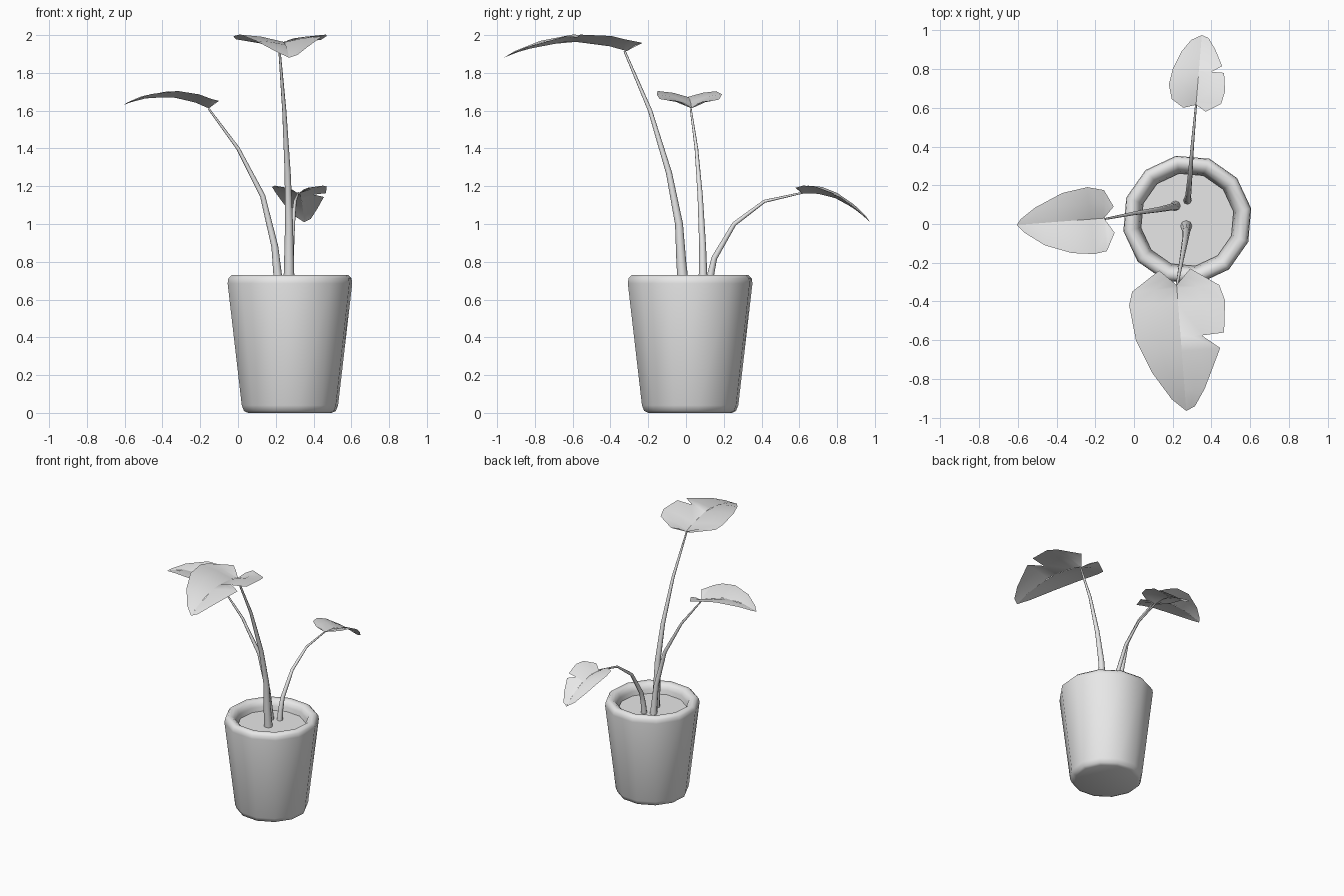
import bpy, bmesh
from math import cos, sin, radians, sqrt, tau
from mathutils import Vector

old = bpy.data.objects.get("Cube")
if old:
    bpy.data.objects.remove(old, do_unlink=True)

# One plain grey for the whole plant
grey = bpy.data.materials.new("plain_grey")
grey.use_nodes = True
colour = (0.8, 0.8, 0.8, 1)
grey.diffuse_color = colour
for node in grey.node_tree.nodes:
    if node.type == "BSDF_PRINCIPLED":
        node.inputs["Base Color"].default_value = colour


def finish(name, bm, angle=50):
    """Turn a bmesh into a smooth shaded object with sharp edges kept."""
    mesh = bpy.data.meshes.new(name)
    bm.to_mesh(mesh)
    bm.free()
    mesh.materials.append(grey)
    mesh.shade_smooth()
    mesh.set_sharp_from_angle(angle=radians(angle))
    obj = bpy.data.objects.new(name, mesh)
    bpy.context.collection.objects.link(obj)
    return obj


def circle(radius, sides, turn=0.0):
    steps = [radians(turn) + tau * i / sides for i in range(sides)]
    return [Vector((radius * cos(a), radius * sin(a), 0)) for a in steps]


def skin(name, rings, cap_start=True, cap_end=True):
    """Bridge a list of equal rings into a closed skin."""
    bm = bmesh.new()
    loops = [[bm.verts.new(p) for p in ring] for ring in rings]
    for low, high in zip(loops, loops[1:]):
        n = len(low)
        for i in range(n):
            j = (i + 1) % n
            bm.faces.new((low[i], low[j], high[j], high[i]))
    if cap_start:
        bm.faces.new(loops[0][::-1])
    if cap_end:
        bm.faces.new(loops[-1])
    return finish(name, bm)


# Twelve sided pot with a rounded rim, and the soil inside it
POT = Vector((0.275, 0.022, 0))


def pot_ring(radius, z):
    return [POT + p + Vector((0, 0, z)) for p in circle(radius, 12, 10)]


profile = [(.225, 0), (.247, .01), (.259, .04), (.335, .685), (.331, .713),
           (.312, .731), (.285, .729), (.262, .712), (.252, .685), (.243, .63)]
skin("pot", [pot_ring(r, z) for r, z in profile], cap_end=False)
skin("soil", [pot_ring(.243, .64), pot_ring(.243, .655)], cap_start=False)


def stem(name, path, thick, thin):
    """Tapered tube along a bent path."""
    pts = [Vector(p) for p in path]
    rings = []
    for i, p in enumerate(pts):
        along = pts[min(i + 1, len(pts) - 1)] - pts[max(i - 1, 0)]
        turn = Vector((0, 0, 1)).rotation_difference(along)
        t = i / (len(pts) - 1)
        ring = circle(thick + (thin - thick) * t, 8)
        rings.append([p + turn @ q for q in ring])
    skin(name, rings)


def leaf(name, base, tip, middle_z, sides):
    """Leaf folded up along an arched midrib, with an outline for each side."""
    base, tip = Vector(base), Vector(tip)
    run = (tip - base).xy
    bend = 2 * (base.z + tip.z - 2 * middle_z)
    slope = tip.z - base.z - bend

    def rib(u):
        spot = base.xy + run * u
        return Vector((*spot, base.z + slope * u + bend * u * u))

    bm = bmesh.new()
    for outline in sides:
        rows = [[base] * 3]
        for point in outline:
            point = Vector(point)
            u = (point - base.xy).dot(run) / run.length_squared
            root = rib(min(max(u, 0), 1))
            row = []
            for part in (0, .5, 1):
                spot = root.xy.lerp(point, part)
                lift = .12 * sqrt((spot - root.xy).length) * (1 - .8 * u)
                row.append(Vector((*spot, root.z + max(lift, 0))))
            rows.append(row)
        rows.append([tip] * 3)
        for a, b in zip(rows, rows[1:]):
            for i in (0, 1):
                corners = []
                for p in (a[i], a[i + 1], b[i + 1], b[i]):
                    if all((p - q).length > 1e-5 for q in corners):
                        corners.append(p)
                if len(corners) > 2:
                    bm.faces.new([bm.verts.new(p) for p in corners])
    bmesh.ops.remove_doubles(bm, verts=bm.verts, dist=1e-4)
    bmesh.ops.recalc_face_normals(bm, faces=bm.faces)
    if sum(f.normal.z for f in bm.faces) < 0:
        bmesh.ops.reverse_faces(bm, faces=bm.faces)
    finish(name, bm, 60)


# Tall stem and big leaf leaning to the front
stem("front_stem", [(.27, -.01, .63), (.27, -.025, .8), (.27, -.037, 1),
                    (.263, -.09, 1.27), (.245, -.19, 1.6),
                    (.22, -.325, 1.915)], .031, .006)
leaf("front_leaf", (.22, -.315, 1.915), (.27, -.965, 1.88), 1.963, [
    [(.13, -.24), (-.01, -.35), (-.025, -.42), (.01, -.6), (.095, -.77),
     (.195, -.905)],
    [(.29, -.23), (.44, -.315), (.47, -.395), (.465, -.56), (.35, -.575),
     (.445, -.64), (.365, -.85), (.315, -.94)]])

# Middle stem and leaf leaning to the right
stem("right_stem", [(.215, .095, .63), (.21, .09, .73), (.195, .088, .88),
                    (.13, .075, 1.15), (0, .055, 1.4),
                    (-.155, .025, 1.61)], .027, .005)
leaf("right_leaf", (-.155, .03, 1.612), (-.605, -.005, 1.63), 1.675, [
    [(-.105, .09), (-.155, .175), (-.24, .19), (-.37, .16), (-.51, .085),
     (-.585, .025)],
    [(-.1, -.045), (-.14, -.14), (-.205, -.155), (-.32, -.15),
     (-.46, -.11), (-.565, -.045)]])

# Short stem and small leaf drooping to the back
stem("back_stem", [(.275, .12, .63), (.277, .13, .73), (.28, .15, .82),
                   (.29, .255, 1), (.302, .415, 1.12),
                   (.32, .615, 1.165)], .022, .005)
leaf("back_leaf", (.32, .615, 1.16), (.35, .975, 1.01), 1.135, [
    [(.255, .6), (.195, .645), (.18, .72), (.2, .8), (.245, .89),
     (.295, .95)],
    [(.37, .58), (.45, .62), (.47, .685), (.465, .78), (.4, .785),
     (.455, .815), (.42, .9), (.385, .96)]])
